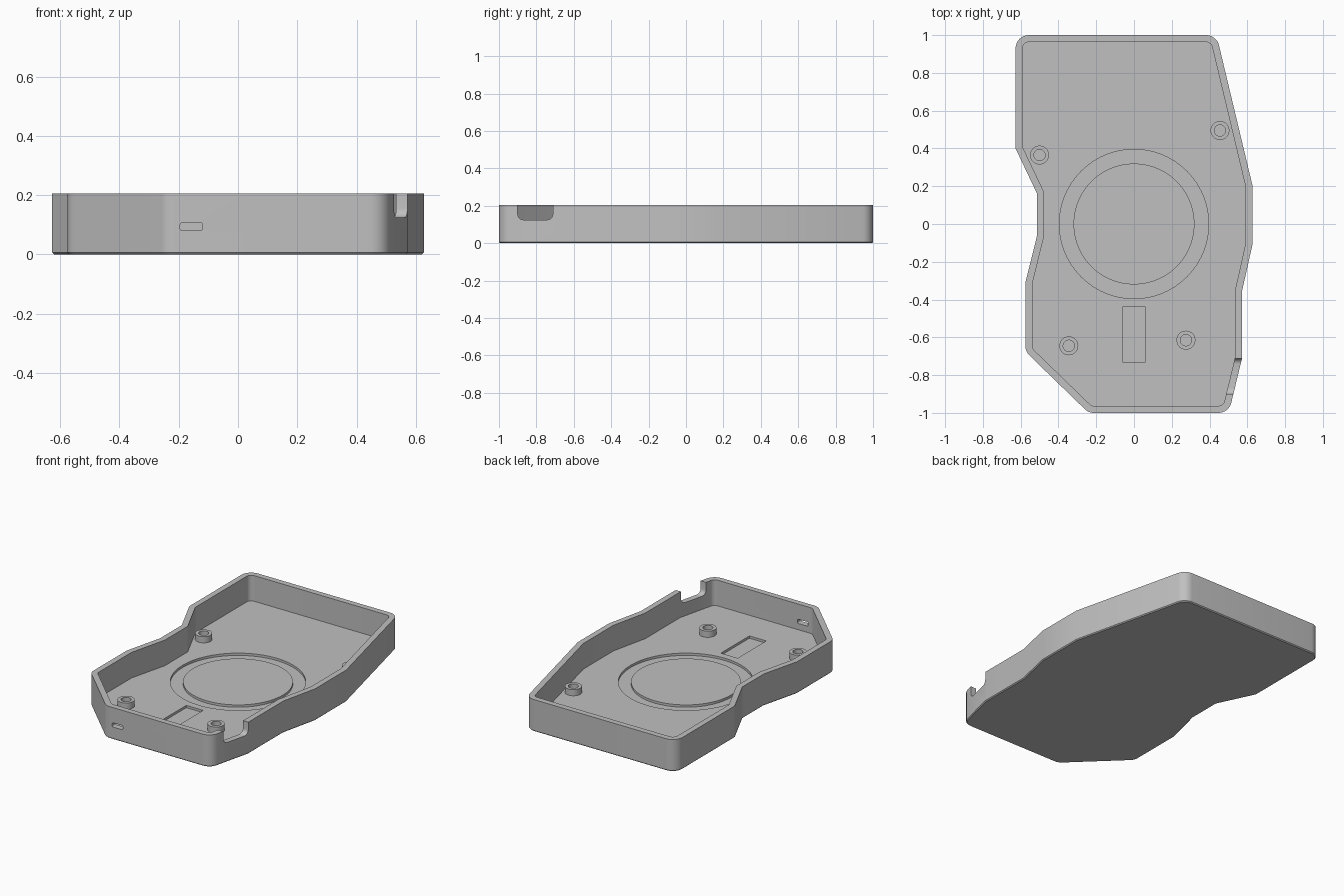
import bpy, bmesh, math
from mathutils import Vector

if "Cube" in bpy.data.objects:
    bpy.data.objects.remove(bpy.data.objects["Cube"])

GREY = bpy.data.materials.new("plain_grey")
GREY.diffuse_color = (0.53, 0.53, 0.53, 1)
GREY.use_nodes = True
GREY.node_tree.nodes["Principled BSDF"].inputs["Base Color"].default_value = GREY.diffuse_color

HEIGHT, FLOOR, WALL, CHAMFER, RECESS = 0.205, 0.04, 0.037, 0.006, 0.015


def inset(points, d):
    """Mitred inward offset of a counter-clockwise outline of (x, y, radius)."""
    out = []
    for i, (x, y, r) in enumerate(points):
        p = Vector((x, y))
        a = (p - Vector(points[i - 1][:2])).normalized()
        b = (Vector(points[(i + 1) % len(points)][:2]) - p).normalized()
        na, nb = Vector((-a.y, a.x)), Vector((-b.y, b.x))
        q = p + (na + nb) * d / (1 + na.dot(nb))
        out.append((q.x, q.y, max(r - d, 0.005) if r else 0))
    return out


def rounded(points, steps=8):
    """Replace corners that have a radius by arcs."""
    out = []
    for i, (x, y, r) in enumerate(points):
        p = Vector((x, y))
        if not r:
            out.append((x, y))
            continue
        u = (Vector(points[i - 1][:2]) - p).normalized()
        v = (Vector(points[(i + 1) % len(points)][:2]) - p).normalized()
        half = u.angle(v) / 2
        c = p + (u + v).normalized() * r / math.sin(half)
        s = p + u * r / math.tan(half) - c
        e = p + v * r / math.tan(half) - c
        a0 = math.atan2(s.y, s.x)
        da = math.atan2(s.x * e.y - s.y * e.x, s.dot(e))
        out += [(c.x + r * math.cos(a0 + da * k / steps),
                 c.y + r * math.sin(a0 + da * k / steps)) for k in range(steps + 1)]
    return out


def circle(r, n, cx=0, cy=0):
    return [(cx + r * math.cos(2 * math.pi * k / n),
             cy + r * math.sin(2 * math.pi * k / n)) for k in range(n)]


def rect(x0, x1, y0, y1, r=0):
    return rounded([(x0, y0, r), (x1, y0, r), (x1, y1, r), (x0, y1, r)], 5)


def loft(name, sections, ring=False, place=lambda a, b, h: (a, b, h)):
    """Skin (loop, height) sections; cap the ends, or join them into a ring."""
    bm = bmesh.new()
    loops = [[bm.verts.new(place(a, b, h)) for a, b in loop] for loop, h in sections]
    pairs = list(zip(loops, loops[1:])) + ([(loops[-1], loops[0])] if ring else [])
    for lo, hi in pairs:
        for i in range(len(lo)):
            j = (i + 1) % len(lo)
            bm.faces.new((lo[i], lo[j], hi[j], hi[i]))
    if not ring:
        bm.faces.new(loops[0])
        bm.faces.new(loops[-1])
    bmesh.ops.recalc_face_normals(bm, faces=bm.faces)
    mesh = bpy.data.meshes.new(name)
    bm.to_mesh(mesh)
    bm.free()
    mesh.materials.append(GREY)
    ob = bpy.data.objects.new(name, mesh)
    bpy.context.collection.objects.link(ob)
    return ob


def activate(ob):
    bpy.ops.object.select_all(action='DESELECT')
    ob.select_set(True)
    bpy.context.view_layer.objects.active = ob


def cut(target, cutter):
    mod = target.modifiers.new("cut", 'BOOLEAN')
    mod.operation, mod.solver, mod.object = 'DIFFERENCE', 'EXACT', cutter
    activate(target)
    bpy.ops.object.modifier_apply(modifier=mod.name)
    bpy.data.objects.remove(cutter, do_unlink=True)


# Tray shell: x, y, corner radius
outline = [(-0.627, 1.0, 0.07), (-0.627, 0.40, 0), (-0.513, 0.16, 0),
           (-0.513, -0.06, 0), (-0.575, -0.31, 0), (-0.575, -0.675, 0.07),
           (-0.24, -1.0, 0.07), (0.502, -1.0, 0.07), (0.572, -0.71, 0),
           (0.572, -0.355, 0), (0.627, -0.11, 0), (0.627, 0.205, 0),
           (0.437, 1.0, 0.07)]
outer = rounded(outline)
inner = rounded(inset(outline, WALL))
tray = loft("tray", [(rounded(inset(outline, CHAMFER)), 0), (outer, CHAMFER),
                     (outer, HEIGHT), (inner, HEIGHT), (inner, FLOOR)])

# Ring groove and rectangular pocket in the floor
low, high = FLOOR - RECESS, FLOOR + 0.03
big, small = circle(0.395, 96), circle(0.32, 96)
cut(tray, loft("groove_cutter", [(big, low), (big, high), (small, high), (small, low)], True))
pocket = rect(-0.06, 0.06, -0.73, -0.44)
cut(tray, loft("pocket_cutter", [(pocket, low), (pocket, high)]))

# Cable notch in the right wall
notch = rect(-0.90, -0.712, 0.125, 0.30, 0.03)
cut(tray, loft("notch_cutter", [(notch, 0.40), (notch, 0.70)],
               place=lambda a, b, h: (h, a, b)))

# Small slot through the front wall
slot = rect(-0.195, -0.12, 0.08, 0.107, 0.007)
cut(tray, loft("slot_cutter", [(slot, -1.05), (slot, -0.92)],
               place=lambda a, b, h: (a, h, b)))

# Hollow screw posts
parts = [tray]
for k, (x, y) in enumerate([(-0.5, 0.365), (0.455, 0.495), (-0.345, -0.645), (0.275, -0.615)]):
    o, i = circle(0.05, 40, x, y), circle(0.03, 40, x, y)
    base, top = FLOOR - 0.005, FLOOR + 0.04
    parts.append(loft(f"screw_post_{k + 1}", [(o, base), (o, top), (i, top), (i, base)], True))

for ob in parts:
    activate(ob)
    bpy.ops.object.shade_smooth_by_angle(angle=math.radians(25))
